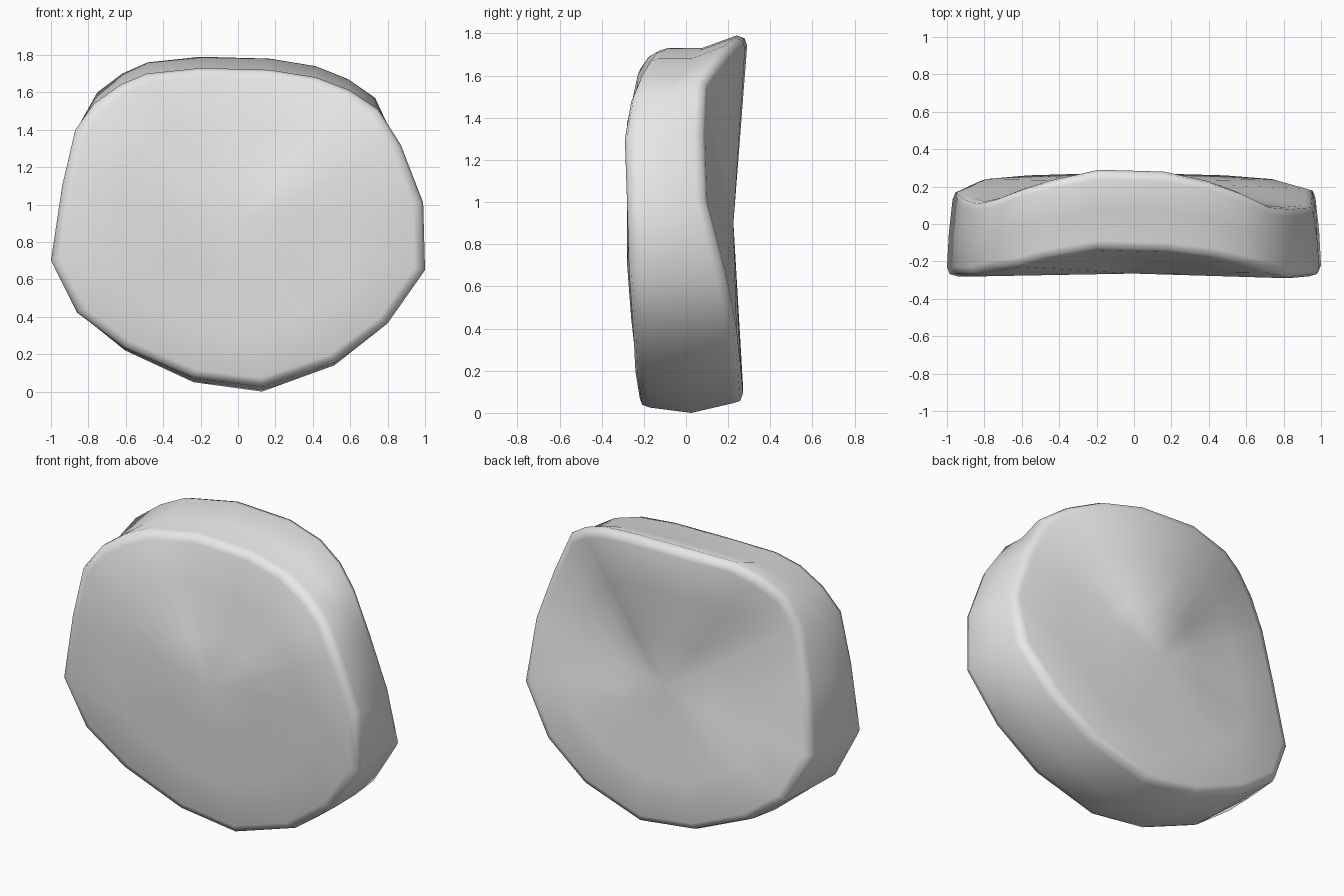
import bpy
import bmesh

cube = bpy.data.objects.get("Cube")
if cube:
    bpy.data.objects.remove(cube, do_unlink=True)

# Rim stations, clockwise from the top: x, z, front depth, back depth
STATIONS = [
    (-.2, 1.73, -.14, .29), (.17, 1.72, -.15, .28), (.42, 1.68, -.18, .23),
    (.6, 1.61, -.22, .17), (.75, 1.51, -.26, .1), (.87, 1.32, -.29, .09),
    (.99, 1.01, -.28, .1), (1, .65, -.27, .19), (.8, .36, -.25, .24),
    (.52, .14, -.24, .26), (.13, 0, -.22, .27), (-.24, .05, -.22, .27),
    (-.61, .22, -.24, .26), (-.86, .42, -.26, .24), (-1, .7, -.28, .18),
    (-.94, 1.1, -.28, .14), (-.87, 1.4, -.28, .12), (-.77, 1.54, -.25, .14),
    (-.63, 1.64, -.23, .19), (-.49, 1.7, -.19, .23),
]
MID_Z = .9
FRONT_Y, BACK_Y = -.265, .225

# Rounded lip: (inward inset, depth below the face)
LIP = [(.055, 0), (.015, .012), (0, .05)]


def outline(x, z, side):
    """Outline of the wall at the front (-1), middle (0) or back (1)."""
    low = max(0, 1 - z / .45)
    if side < 0:
        return x, z + .025 * low
    if side > 0:
        lift = .06 * min(1, max(0, (z - 1.3) / .2))
        return x * (1 - .03 * min(1, abs(x))), z + lift + .045 * low
    return x * .99, z


def lip_ring(bm, side, inset, depth):
    ring = []
    for x, z, front, back in STATIONS:
        px, pz = outline(x, z, side)
        y = front + depth if side < 0 else back - depth
        k = 1 - inset
        ring.append(bm.verts.new((px * k, y, MID_Z + (pz - MID_Z) * k)))
    return ring


def face_ring(bm, rim, centre_y, k):
    """Concentric ring on a face, sloping straight towards its centre."""
    return [bm.verts.new((v.co.x * k, centre_y + (v.co.y - centre_y) * k,
                          MID_Z + (v.co.z - MID_Z) * k)) for v in rim]


bm = bmesh.new()
front = [lip_ring(bm, -1, *step) for step in LIP]
back = [lip_ring(bm, 1, *step) for step in reversed(LIP)]

# Middle of the wall
middle = []
for x, z, f, b in STATIONS:
    px, pz = outline(x, z, 0)
    middle.append(bm.verts.new((px, (f + b) / 2, pz)))

front_inner = [face_ring(bm, front[0], FRONT_Y, k) for k in (.35, .7)]
back_inner = [face_ring(bm, back[-1], BACK_Y, k) for k in (.7, .35)]
rings = front_inner + front + [middle] + back + back_inner

# Bridge the rings and close both faces with fans
count = len(STATIONS)
for a, b in zip(rings, rings[1:]):
    for i in range(count):
        j = (i + 1) % count
        bm.faces.new((a[i], a[j], b[j], b[i]))
for ring, y in ((rings[0], FRONT_Y), (rings[-1], BACK_Y)):
    hub = bm.verts.new((0, y, MID_Z))
    for i in range(count):
        bm.faces.new((ring[i], ring[(i + 1) % count], hub))

bmesh.ops.recalc_face_normals(bm, faces=bm.faces[:])
for face in bm.faces:
    face.smooth = True

mesh = bpy.data.meshes.new("warped_disc")
bm.to_mesh(mesh)
bm.free()

# Plain light grey
grey = bpy.data.materials.new("light_grey")
grey.use_nodes = True
colour = (.8, .8, .8, 1)
grey.diffuse_color = colour
grey.node_tree.nodes["Principled BSDF"].inputs["Base Color"].default_value = colour
mesh.materials.append(grey)

disc = bpy.data.objects.new("warped_disc", mesh)
bpy.context.collection.objects.link(disc)
